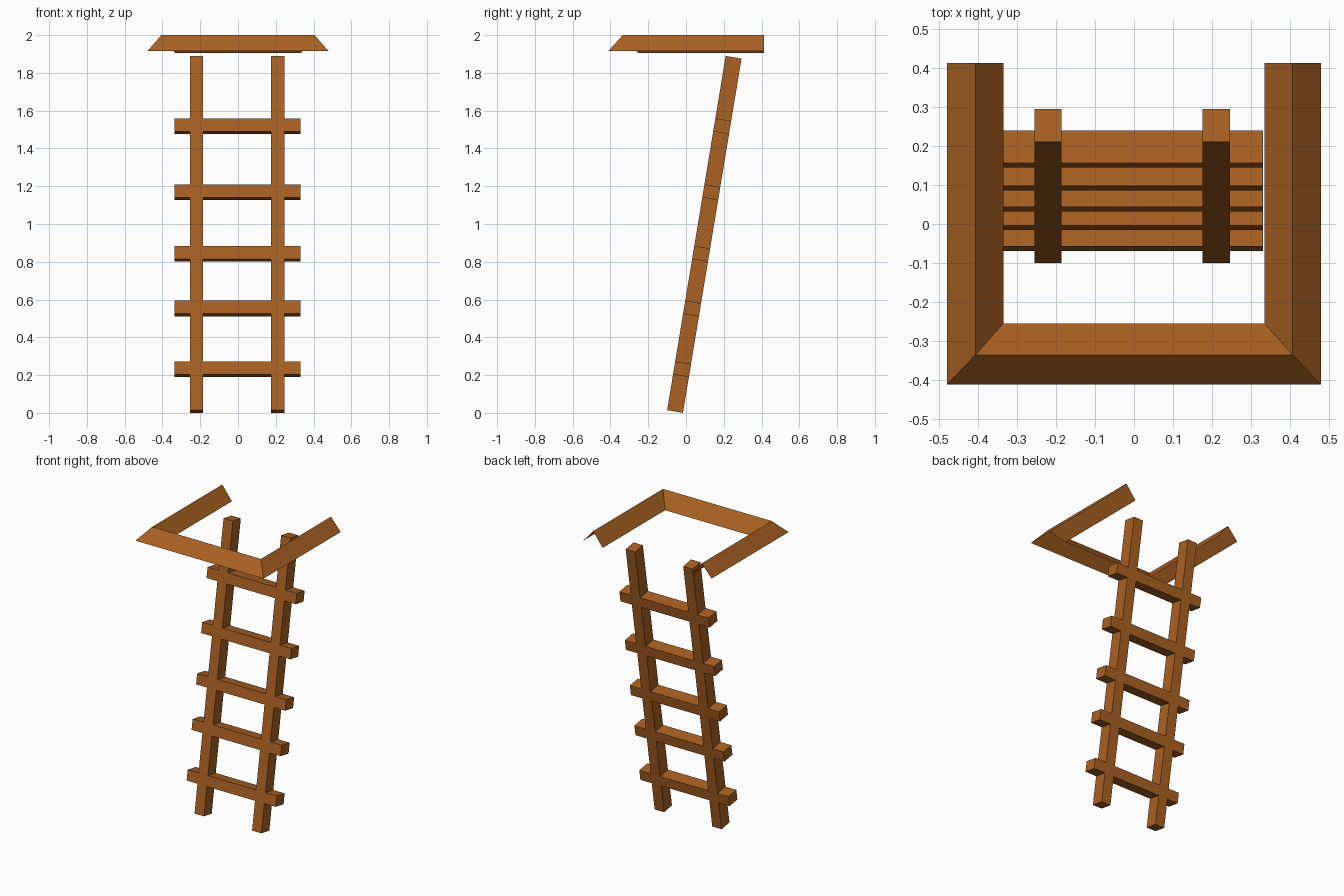
import bpy, bmesh
from math import sin, cos, atan2
from mathutils import Matrix, Vector

if "Cube" in bpy.data.objects:
    bpy.data.objects.remove(bpy.data.objects["Cube"])

wood = bpy.data.materials.new("wood")
wood.diffuse_color = (0.40, 0.12, 0.016, 1)
wood.use_nodes = True
wood.node_tree.nodes["Principled BSDF"].inputs["Base Color"].default_value = wood.diffuse_color


def finish(name, bm):
    mesh = bpy.data.meshes.new(name)
    bm.to_mesh(mesh)
    bm.free()
    mesh.materials.append(wood)
    obj = bpy.data.objects.new(name, mesh)
    bpy.context.collection.objects.link(obj)
    return obj


# Everything on the ladder shares one lean about the x axis
LEAN = atan2(0.31, 1.876)
CENTRE = Vector((0, 0.097, 0.945))
DEPTH = 0.085


def ladder_bar(name, x, along, width, height):
    bm = bmesh.new()
    bmesh.ops.create_cube(bm, size=1, matrix=Matrix.Diagonal((width, DEPTH, height, 1)))
    obj = finish(name, bm)
    obj.rotation_euler.x = -LEAN
    obj.location = CENTRE + Vector((x, along * sin(LEAN), along * cos(LEAN)))


# Posts
ladder_bar("left_post", -0.22, 0, 0.07, 1.901)
ladder_bar("right_post", 0.21, 0, 0.07, 1.901)

# Rungs, from the height of each front face centre
for i, z in enumerate((0.238, 0.56, 0.849, 1.175, 1.525)):
    ladder_bar(f"rung_{i + 1}", -0.003, (z - 0.952) / cos(LEAN), 0.666, 0.07)

# Hatch rim: open folded strip swept around three sides, mitred at the front
bm = bmesh.new()
rows = []
for x, y, z in ((0.479, -0.411, 1.916), (0.406, -0.335, 2.0), (0.334, -0.254, 1.906)):
    path = ((-x, 0.412), (-x, y), (x, y), (x, 0.412))
    rows.append([bm.verts.new((px, py, z)) for px, py in path])
for a, b in zip(rows, rows[1:]):
    for i in range(3):
        bm.faces.new((a[i], a[i + 1], b[i + 1], b[i]))
finish("hatch_rim", bm)
